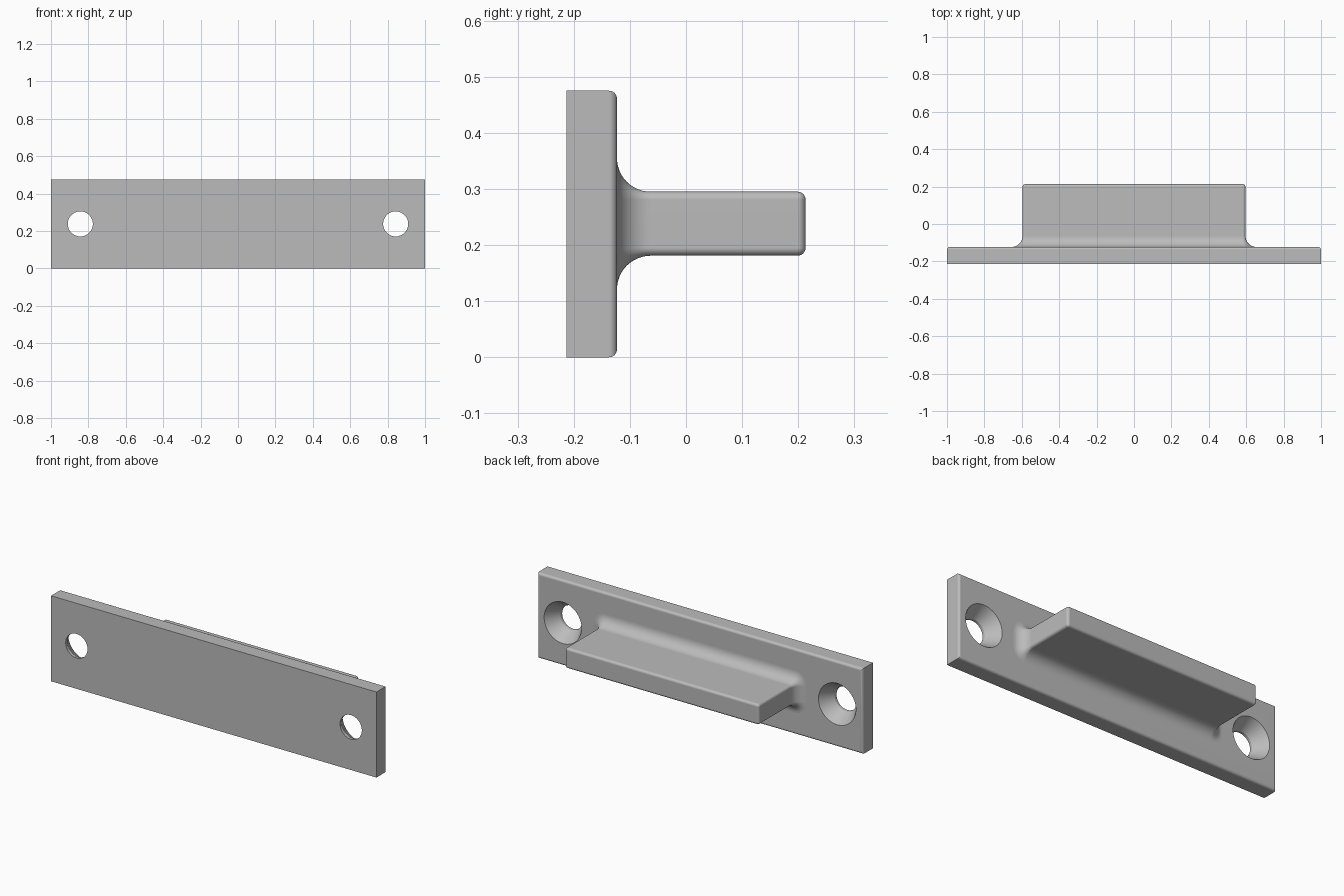
import bpy, bmesh, math
from mathutils import Matrix

cube = bpy.data.objects.get("Cube")
if cube:
    bpy.data.objects.remove(cube, do_unlink=True)

# Main dimensions
Y_FRONT, Y_FACE, Y_TIP = -0.213, -0.123, 0.213
HEIGHT, MID_Z = 0.475, 0.238
TONGUE_X, TONGUE_Z = 0.596, 0.057      # half sizes of the tongue
ROUND, FILLET = 0.014, 0.06
HOLE_X, HOLE_R, SINK_R = 0.843, 0.067, 0.115

grey = bpy.data.materials.new("plain grey")
grey.use_nodes = True
colour = (0.5, 0.5, 0.5, 1)
grey.diffuse_color = colour
grey.node_tree.nodes["Principled BSDF"].inputs["Base Color"].default_value = colour


def make_object(name, bm):
    bmesh.ops.recalc_face_normals(bm, faces=bm.faces)
    mesh = bpy.data.meshes.new(name)
    bm.to_mesh(mesh)
    bm.free()
    mesh.materials.append(grey)
    obj = bpy.data.objects.new(name, mesh)
    bpy.context.collection.objects.link(obj)
    return obj


def activate(obj):
    bpy.ops.object.select_all(action='DESELECT')
    obj.select_set(True)
    bpy.context.view_layer.objects.active = obj


def finish(obj):
    activate(obj)
    bpy.ops.object.shade_smooth_by_angle(angle=math.radians(30))
    mod = obj.modifiers.new("even shading", 'WEIGHTED_NORMAL')
    mod.keep_sharp = True


def loft(rings):
    """Skin a list of closed rings and cap both ends."""
    bm = bmesh.new()
    loops = [[bm.verts.new(p) for p in ring] for ring in rings]
    n = len(loops[0])
    for a, b in zip(loops, loops[1:]):
        for i in range(n):
            j = (i + 1) % n
            bm.faces.new((a[i], a[j], b[j], b[i]))
    bm.faces.new(loops[0])
    bm.faces.new(loops[-1])
    return bm


# Mounting plate, rounded along the edges of its back face
bm = bmesh.new()
size = Matrix.Diagonal((2, Y_FACE - Y_FRONT, HEIGHT, 1))
centre = Matrix.Translation((0, (Y_FACE + Y_FRONT) / 2, HEIGHT / 2))
bmesh.ops.create_cube(bm, size=1, matrix=centre @ size)
back_edges = [e for e in bm.edges if all(v.co.y > Y_FACE - 0.01 for v in e.verts)]
bmesh.ops.bevel(bm, geom=back_edges, offset=ROUND, segments=6, profile=0.5, affect='EDGES')
plate = make_object("mounting_plate", bm)

# Countersunk screw holes
SEG = 64
slope = (SINK_R - HOLE_R) / (Y_FACE - (Y_FRONT + 0.015))
profile = [(HOLE_R, Y_FRONT - 0.05), (HOLE_R, Y_FRONT + 0.015),
           (SINK_R + slope * 0.02, Y_FACE + 0.02)]
for side, x in (("left", HOLE_X), ("right", -HOLE_X)):
    rings = [[(x + r * math.cos(2 * math.pi * i / SEG), y,
               MID_Z + r * math.sin(2 * math.pi * i / SEG)) for i in range(SEG)]
             for r, y in profile]
    cutter = make_object(side + "_hole_cutter", loft(rings))
    cutter.hide_render = True
    cut = plate.modifiers.new(side + " hole", 'BOOLEAN')
    cut.operation, cut.solver, cut.object = 'DIFFERENCE', 'EXACT', cutter
    activate(plate)
    bpy.ops.object.modifier_apply(modifier=cut.name)
    bpy.data.objects.remove(cutter, do_unlink=True)
finish(plate)


# Tongue: rounded rectangle swept backward, flared at the root, rounded at the tip
def section(grow, y):
    radius = max(ROUND + grow, 0.0005)
    cx, cz = TONGUE_X - ROUND, TONGUE_Z - ROUND
    points = []
    for k, (sx, sz) in enumerate(((1, 1), (-1, 1), (-1, -1), (1, -1))):
        for i in range(9):
            a = (k + i / 8) * math.pi / 2
            points.append((sx * cx + radius * math.cos(a), y,
                           MID_Z + sz * cz + radius * math.sin(a)))
    return points


rings = [section(FILLET, Y_FACE - 0.01)]
for i in range(13):
    a = i / 12 * math.pi / 2
    rings.append(section(FILLET * (1 - math.sin(a)), Y_FACE + FILLET * (1 - math.cos(a))))
for i in range(7):
    a = i / 6 * math.pi / 2
    rings.append(section(ROUND * (math.cos(a) - 1), Y_TIP - ROUND * (1 - math.sin(a))))
finish(make_object("tongue", loft(rings)))
